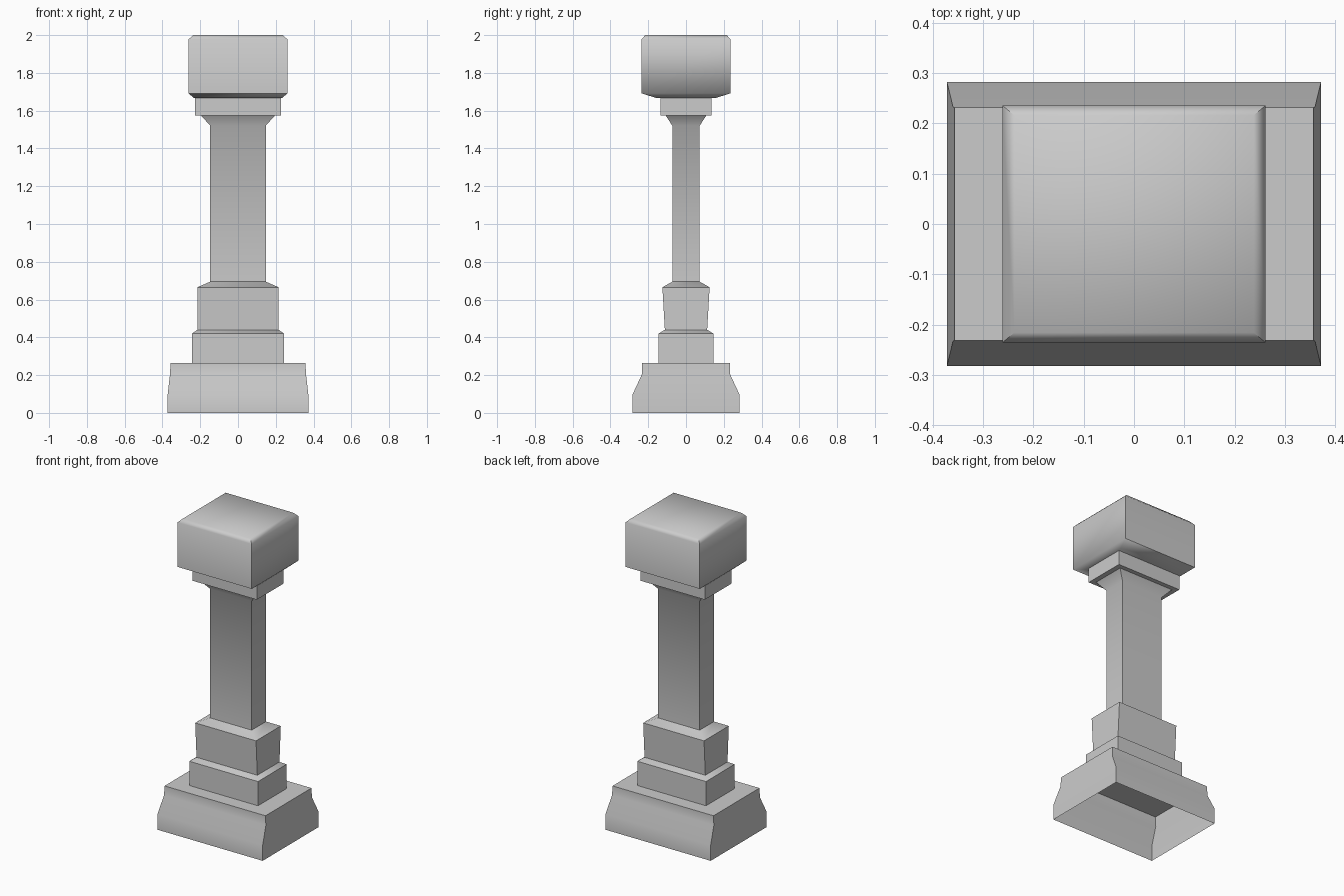
import bpy, bmesh, math

if "Cube" in bpy.data.objects:
    bpy.data.objects.remove(bpy.data.objects["Cube"])


def loft(name, levels, cap_bottom=False, cap_top=False):
    """Stack rectangular rings (half x, half y, z) and skin them."""
    bm = bmesh.new()
    rings = []
    for hx, hy, z in levels:
        corners = ((-1, -1), (1, -1), (1, 1), (-1, 1))
        rings.append([bm.verts.new((sx * hx, sy * hy, z)) for sx, sy in corners])
    for low, high in zip(rings, rings[1:]):
        for i in range(4):
            j = (i + 1) % 4
            bm.faces.new((low[i], low[j], high[j], high[i]))
    if cap_bottom:
        bm.faces.new(rings[0][::-1])
    if cap_top:
        bm.faces.new(rings[-1])
    mesh = bpy.data.meshes.new(name)
    bm.to_mesh(mesh)
    bm.free()
    obj = bpy.data.objects.new(name, mesh)
    bpy.context.collection.objects.link(obj)
    bpy.ops.object.select_all(action='DESELECT')
    obj.select_set(True)
    bpy.context.view_layer.objects.active = obj
    bpy.ops.object.shade_smooth_by_angle(angle=math.radians(50))
    return obj


# Hollow foot, open underneath
loft("foot", [(0.372, 0.282, 0), (0.372, 0.282, 0.10),
              (0.36, 0.233, 0.205), (0.357, 0.232, 0.265)], cap_top=True)

# Two stepped blocks under the shaft
loft("lower_block", [(0.243, 0.145, 0.265), (0.243, 0.145, 0.42),
                     (0.215, 0.112, 0.44)])
loft("upper_block", [(0.215, 0.112, 0.44), (0.215, 0.125, 0.665),
                     (0.147, 0.072, 0.695)])

# Shaft with flared neck
loft("shaft", [(0.147, 0.072, 0.695), (0.147, 0.072, 1.52),
               (0.196, 0.108, 1.575)])

# Collar below the capital
loft("collar", [(0.196, 0.108, 1.575), (0.228, 0.136, 1.575),
                (0.228, 0.136, 1.668)])

# Bevelled capital
loft("capital", [(0.235, 0.16, 1.668), (0.262, 0.236, 1.692),
                 (0.262, 0.236, 1.977), (0.238, 0.216, 2.0)],
     cap_bottom=True, cap_top=True)
